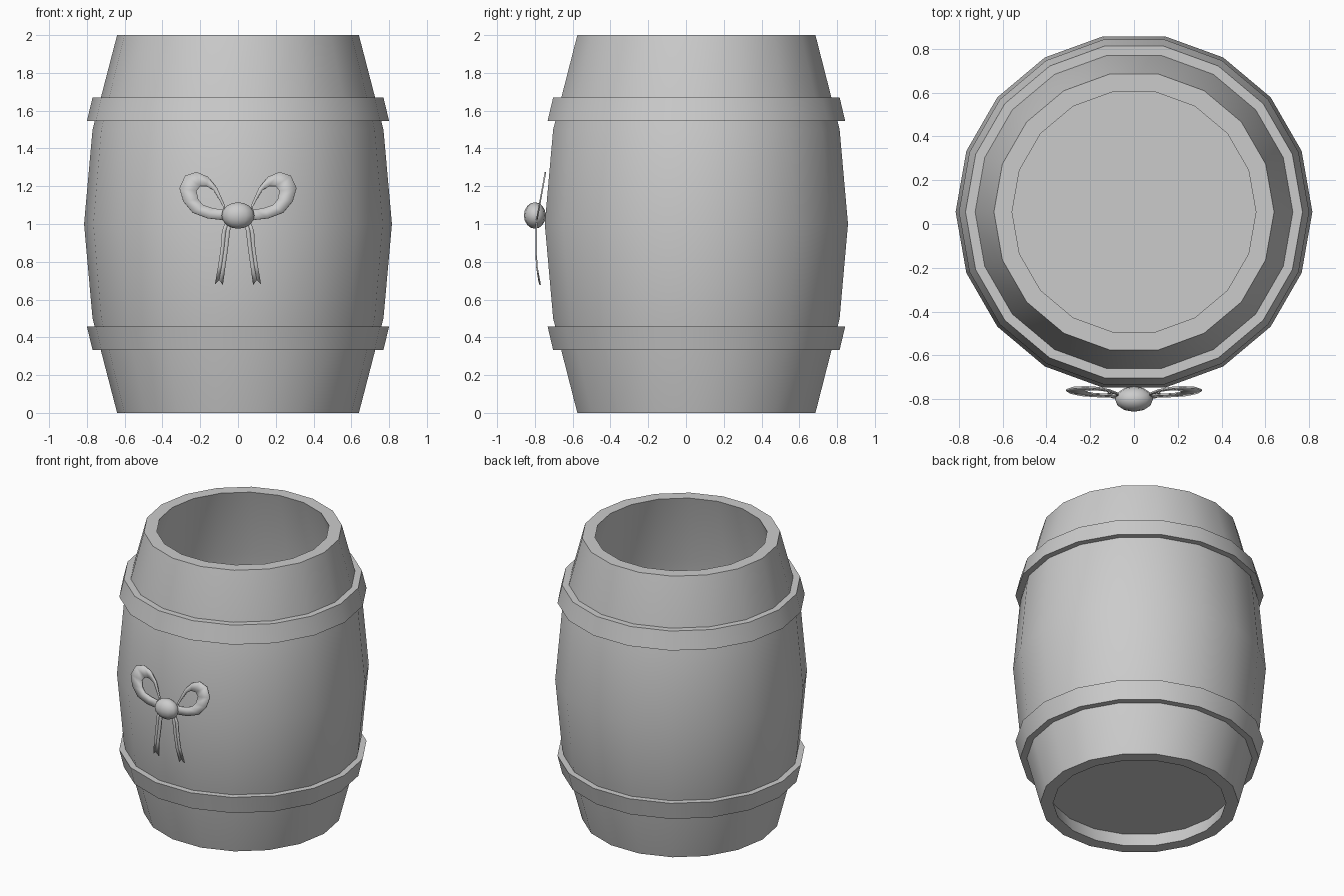
import bpy, bmesh, math
from mathutils import Matrix

if "Cube" in bpy.data.objects:
    bpy.data.objects.remove(bpy.data.objects["Cube"])

SIDES = 18
CY = 0.055  # barrel axis is pushed back to leave room for the bow


def finish(name, bm, angle=30):
    bmesh.ops.recalc_face_normals(bm, faces=bm.faces)
    mesh = bpy.data.meshes.new(name)
    bm.to_mesh(mesh)
    bm.free()
    ob = bpy.data.objects.new(name, mesh)
    bpy.context.collection.objects.link(ob)
    bpy.ops.object.select_all(action='DESELECT')
    ob.select_set(True)
    bpy.context.view_layer.objects.active = ob
    bpy.ops.object.shade_smooth_by_angle(angle=math.radians(angle))
    return ob


def lathe(name, section):
    """Spin a closed (radius, z) section around the barrel axis."""
    bm = bmesh.new()
    rings = []
    for i in range(SIDES):
        a = 2 * math.pi * i / SIDES
        rings.append([bm.verts.new((r * math.cos(a), CY + r * math.sin(a), z))
                      for r, z in section])
    n = len(section)
    for i in range(SIDES):
        p, q = rings[i], rings[(i + 1) % SIDES]
        for j in range(n):
            k = (j + 1) % n
            bm.faces.new((p[j], q[j], q[k], p[k]))
    return finish(name, bm)


def ribbon(name, side_a, side_b, depth, closed, sx):
    """Strip between two (x, z) outlines, with depth giving y from z."""
    bm = bmesh.new()
    a, b = [[bm.verts.new((sx * x, depth(z), z)) for x, z in s]
            for s in (side_a, side_b)]
    n = len(a)
    for i in range(n if closed else n - 1):
        k = (i + 1) % n
        bm.faces.new((a[i], a[k], b[k], b[i]))
    ob = finish(name, bm, 40)
    mod = ob.modifiers.new("thickness", 'SOLIDIFY')
    mod.thickness = 0.008
    mod.offset = 0
    return ob


# Staved shell, open at both ends
lathe("barrel_body", [(0.64, 0), (0.77, 0.5), (0.815, 1), (0.77, 1.5), (0.64, 2),
                      (0.557, 2), (0.688, 1.5), (0.733, 1), (0.688, 0.5), (0.557, 0)])

# Recessed floor
bm = bmesh.new()
bmesh.ops.create_circle(bm, cap_ends=True, segments=SIDES, radius=0.583,
                        matrix=Matrix.Translation((0, CY, 0.1))
                        @ Matrix.Rotation(math.pi / 2, 4, 'Z'))
finish("barrel_floor", bm)

# Hoops, mirrored about the middle
hoop = [(0.80, 1.545), (0.77, 1.67), (0.715, 1.67), (0.745, 1.545)]
lathe("upper_hoop", hoop)
lathe("lower_hoop", [(r, 2.003 - z) for r, z in hoop])

# Bow loops and tails
outer = [(.07, 1.10), (.11, 1.19), (.16, 1.25), (.22, 1.275), (.28, 1.255),
         (.31, 1.19), (.29, 1.12), (.24, 1.06), (.16, 1.03), (.07, 1.02)]
inner = [(.075, 1.085), (.10, 1.13), (.13, 1.18), (.165, 1.20), (.20, 1.20),
         (.22, 1.175), (.21, 1.13), (.185, 1.10), (.14, 1.085), (.085, 1.075)]
tail_l = [(.03, 1.03), (.042, .963), (.053, .868), (.066, .78), (.080, .677)]
tail_m = [(.045, 1.03), (.064, .963), (.074, .868), (.086, .78), (.100, .704)]
tail_r = [(.06, 1.03), (.085, .963), (.092, .868), (.105, .78), (.122, .682)]


def loop_y(z):
    return -0.79 + 0.18 * (z - 1.02)


def tail_y(z):
    return -0.793 + 0.9 * max(0, 0.83 - z) ** 2


for side, sx in (("right", 1), ("left", -1)):
    ribbon(side + "_bow_loop", outer, inner, loop_y, True, sx)
    ribbon(side + "_bow_tail_inner", tail_l, tail_m, tail_y, False, sx)
    ribbon(side + "_bow_tail_outer", tail_m, tail_r, tail_y, False, sx)

# Knot
bm = bmesh.new()
bmesh.ops.create_uvsphere(bm, u_segments=12, v_segments=8, radius=1,
                          matrix=Matrix.Translation((0, -0.80, 1.045))
                          @ Matrix.Diagonal((0.087, 0.058, 0.07, 1)))
finish("bow_knot", bm, 60)
